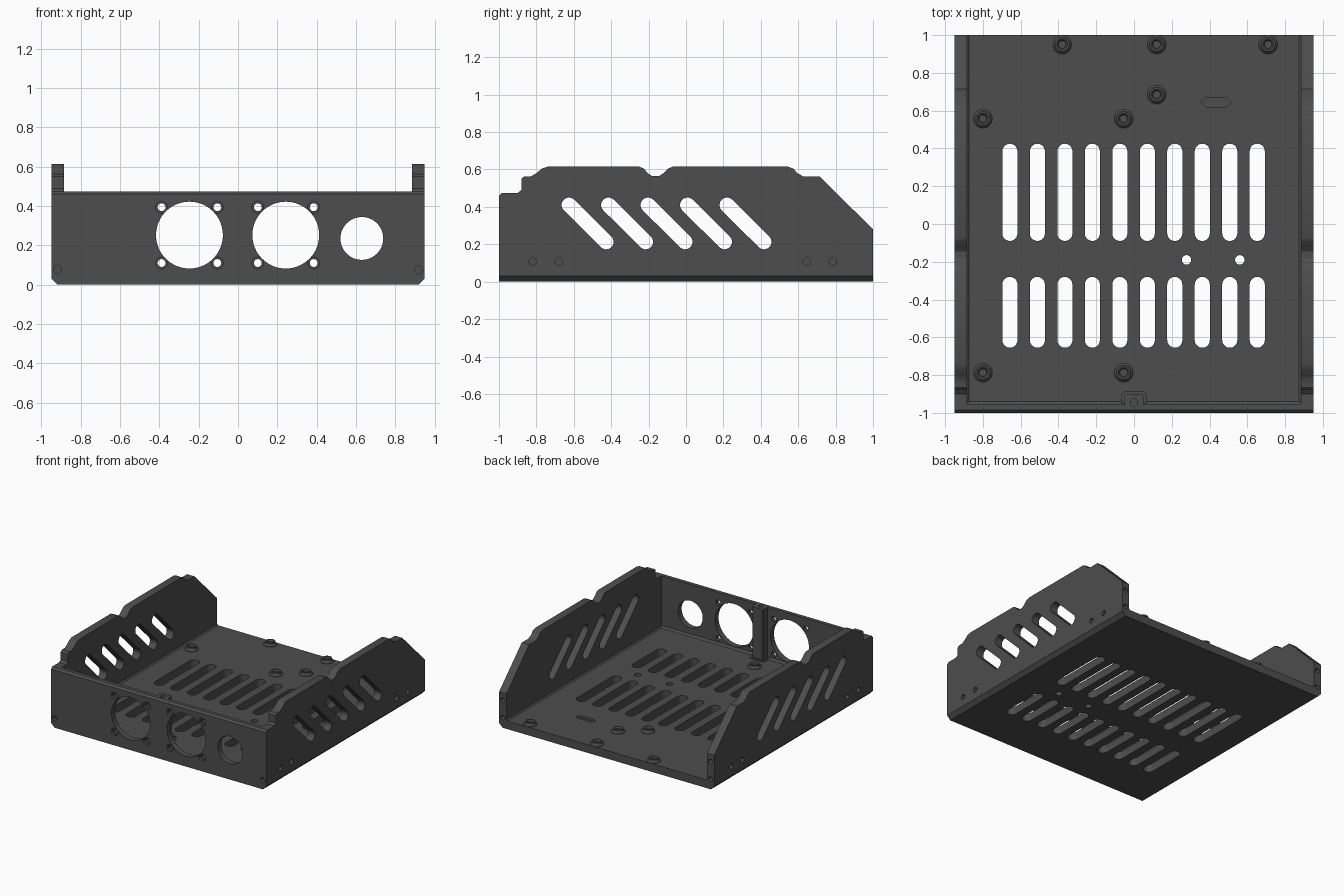
import bpy, bmesh, math

if "Cube" in bpy.data.objects:
    bpy.data.objects.remove(bpy.data.objects["Cube"])

grey = bpy.data.materials.new("dark_grey")
grey.diffuse_color = (0.075, 0.075, 0.075, 1)
grey.use_nodes = True
grey.node_tree.nodes["Principled BSDF"].inputs["Base Color"].default_value = grey.diffuse_color

W, WALL_IN, FRONT_IN, FLOOR, H = 0.95, 0.885, -0.955, 0.065, 0.475
FILLET = FLOOR + 0.014


def finish(bm, name):
    bmesh.ops.recalc_face_normals(bm, faces=bm.faces)
    me = bpy.data.meshes.new(name)
    bm.to_mesh(me)
    bm.free()
    me.materials.append(grey)
    ob = bpy.data.objects.new(name, me)
    bpy.context.collection.objects.link(ob)
    return ob


def add_prism(bm, pts, axis, lo, hi):
    """Extrude a 2D outline along x, y or z."""
    def place(u, v, d):
        return {'x': (d, u, v), 'y': (u, d, v), 'z': (u, v, d)}[axis]
    a = [bm.verts.new(place(u, v, lo)) for u, v in pts]
    b = [bm.verts.new(place(u, v, hi)) for u, v in pts]
    bm.faces.new(a)
    bm.faces.new(b)
    n = len(pts)
    for i in range(n):
        bm.faces.new((a[i], a[(i + 1) % n], b[(i + 1) % n], b[i]))


def prism(name, pts, axis, lo, hi):
    bm = bmesh.new()
    add_prism(bm, pts, axis, lo, hi)
    return finish(bm, name)


def circle(u, v, r, n=32):
    return [(u + r * math.cos(2 * math.pi * i / n), v + r * math.sin(2 * math.pi * i / n))
            for i in range(n)]


def stadium(p, q, r, n=10):
    t = math.atan2(q[1] - p[1], q[0] - p[0])
    out = []
    for c, start in ((q, t - math.pi / 2), (p, t + math.pi / 2)):
        for i in range(n + 1):
            a = start + math.pi * i / n
            out.append((c[0] + r * math.cos(a), c[1] + r * math.sin(a)))
    return out


def cut(ob, cuts):
    """Subtract a list of (outline, axis, lo, hi) prisms."""
    bm = bmesh.new()
    for c in cuts:
        add_prism(bm, *c)
    cutter = finish(bm, "cutter")
    cutter.hide_render = True
    mod = ob.modifiers.new("holes", 'BOOLEAN')
    mod.operation, mod.solver, mod.object = 'DIFFERENCE', 'EXACT', cutter
    bpy.context.view_layer.objects.active = ob
    bpy.ops.object.modifier_apply(modifier=mod.name)
    bpy.data.objects.remove(cutter)


def lathe(name, x, y, profile, n=32):
    bm = bmesh.new()
    rings = [[bm.verts.new((u, v, z)) for u, v in circle(x, y, r, n)] for r, z in profile]
    for a, b in zip(rings, rings[1:]):
        for i in range(n):
            bm.faces.new((a[i], a[(i + 1) % n], b[(i + 1) % n], b[i]))
    bm.faces.new(rings[0])
    bm.faces.new(rings[-1])
    return finish(bm, name)


# Floor with chamfered lower edges, small inner fillets and two rows of vents
floor = prism("floor", [(-0.92, 0), (0.92, 0), (W, 0.03), (0.89, FILLET), (0.874, FLOOR),
                        (-0.874, FLOOR), (-0.89, FILLET), (-W, 0.03)], 'y', FRONT_IN, 1)
cuts = []
for i in range(10):
    x = -0.657 + i * 0.1455
    cuts.append((stadium((x, -0.05), (x, 0.385), 0.04), 'z', -0.1, 0.2))
    cuts.append((stadium((x, -0.615), (x, -0.32), 0.04), 'z', -0.1, 0.2))
for x in (0.278, 0.56):
    cuts.append((circle(x, -0.19, 0.025), 'z', -0.1, 0.2))
# Shallow rectangular pocket in the floor
cuts.append((stadium((0.378, 0.645), (0.492, 0.645), 0.025, 2), 'z', FLOOR - 0.02, 0.2))
cut(floor, cuts)

# Side walls with stepped top, slanted vents and blind screw holes
outline = [(FRONT_IN, 0.03), (FRONT_IN, H), (-0.9, H), (-0.88, 0.49), (-0.88, 0.55),
           (-0.865, 0.563), (-0.83, 0.563), (-0.8, 0.58), (-0.77, 0.605), (-0.74, 0.615),
           (-0.25, 0.615), (-0.225, 0.605), (-0.205, 0.58), (-0.18, 0.564), (-0.145, 0.564),
           (-0.12, 0.58), (-0.095, 0.605), (-0.07, 0.615), (0.545, 0.615), (0.575, 0.605),
           (0.595, 0.58), (0.63, 0.562), (0.715, 0.562), (1, 0.28), (1, 0.03)]
for side, s in (("left", -1), ("right", 1)):
    wall = prism(side + "_wall", outline, 'x', s * WALL_IN, s * W)
    cuts = []
    for i in range(5):
        y = -0.625 + i * 0.211
        cuts.append((stadium((y, 0.41), (y + 0.198, 0.213), 0.04), 'x', s * 0.8, s * 1.1))
    for y in (-0.82, -0.68, 0.645, 0.785):
        cuts.append((circle(y, 0.107, 0.02, 20), 'x', s * 0.92, s * 1.1))
    for z in (0.08, 0.22):
        cuts.append((circle(s * 0.918, z, 0.018, 20), 'y', 0.96, 1.1))
    cut(wall, cuts)

# Front panel with a chamfered top edge
bm = bmesh.new()
add_prism(bm, [(-0.92, 0), (0.92, 0), (W, 0.03), (W, H), (-W, H), (-W, 0.03)], 'y', -1, FRONT_IN)
edge = [e for e in bm.edges if all(v.co.z > H - 0.01 and v.co.y < -0.99 for v in e.verts)]
bmesh.ops.bevel(bm, geom=edge, offset=0.015, segments=1, affect='EDGES')
panel = finish(bm, "front_panel")

# Round openings, their corner screw holes and end screw holes
cuts = [(circle(0.63, 0.235, 0.109, 48), 'y', -1.1, -0.9)]
sinks = []
for cx in (-0.247, 0.243):
    cuts.append((circle(cx, 0.252, 0.17, 64), 'y', -1.1, -0.9))
    for dx in (-0.142, 0.142):
        for dz in (-0.142, 0.142):
            cuts.append((circle(cx + dx, 0.252 + dz, 0.02, 20), 'y', -1.1, -0.9))
            sinks.append((circle(cx + dx, 0.252 + dz, 0.03, 24), 'y', -1.1, -0.98))
for s in (-1, 1):
    sinks.append((circle(s * 0.918, 0.075, 0.02, 20), 'y', -1.1, -0.97))
post_hole = (circle(0, -0.945, 0.02, 20), 'z', 0.38, 0.6)
cut(panel, cuts)
cut(panel, sinks + [post_hole])

# Screw post behind the front panel, with a wider foot
post = prism("screw_post", [(-0.05, FRONT_IN), (0.05, FRONT_IN), (0.05, -0.908), (0.042, -0.9),
                            (-0.042, -0.9), (-0.05, -0.908)], 'z', 0.04, H)
cut(post, [post_hole])
prism("post_foot", [(-0.066, FRONT_IN), (0.066, FRONT_IN), (0.066, -0.9), (0.05, -0.885),
                    (-0.05, -0.885), (-0.066, -0.9)], 'z', 0.04, FLOOR + 0.008)

# Fillet strip between floor and front panel
prism("front_fillet", [(FRONT_IN, 0.04), (-0.941, 0.04), (-0.941, FLOOR), (FRONT_IN, FILLET)],
      'x', -0.885, 0.885)

# Low standoffs with tapered rims and screw recesses
for i, (x, y) in enumerate([(-0.38, 0.95), (0.12, 0.95), (0.71, 0.95), (0.12, 0.685),
                            (-0.055, 0.557), (-0.8, 0.557), (-0.8, -0.787), (-0.055, -0.787)]):
    lathe("standoff_%d" % (i + 1), x, y,
          [(0.05, 0.05), (0.05, FLOOR + 0.004), (0.04, FLOOR + 0.014), (0.038, FLOOR + 0.025),
           (0.028, FLOOR + 0.025), (0.02, FLOOR + 0.015), (0.02, FLOOR + 0.002)])

# Smooth the round surfaces and keep the corners crisp
for ob in bpy.context.scene.objects:
    ob.select_set(True)
bpy.context.view_layer.objects.active = floor
bpy.ops.object.shade_smooth_by_angle(angle=math.radians(30))
